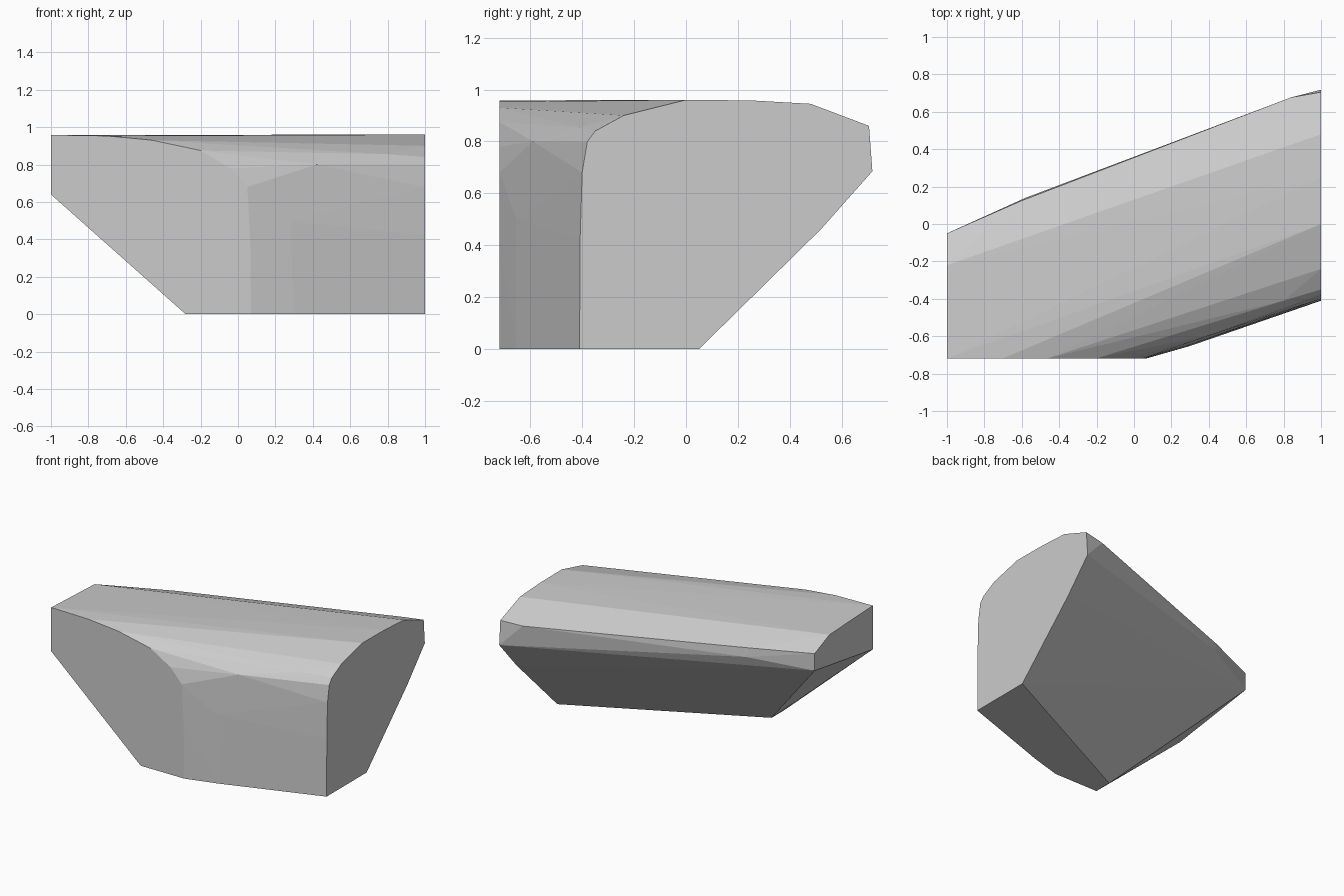
import bpy, bmesh

if "Cube" in bpy.data.objects:
    bpy.data.objects.remove(bpy.data.objects["Cube"])

# Stone colour
mat = bpy.data.materials.new("pale grey")
mat.diffuse_color = (0.6, 0.6, 0.6, 1)
mat.use_nodes = True
mat.node_tree.nodes["Principled BSDF"].inputs["Base Color"].default_value = mat.diffuse_color

# Flat cut on the right side (y, z)
right_cut = [(-.41, 0), (-.408, .42), (-.40, .68), (-.38, .80), (-.35, .84),
             (-.24, .90), (0, .96), (.25, .958), (.48, .945), (.705, .86),
             (.718, .685), (.52, .462), (.05, 0)]
# Flat cut on the front (x, z)
front_cut = [(-1, .64), (-1, .958), (-.7, .953), (-.46, .93), (-.2, .875),
             (-.04, .78), (.05, .68), (.065, .4), (.07, 0), (-.28, 0)]
# Flat cut on the left end (y, z)
left_cut = [(-.22, .937), (-.05, .864), (-.05, .74)]
# Rounded front corner, back bulge and rear corner of the base
loose = [(.3, -.652, 0), (.28, -.652, .5), (.42, -.59, .80), (.8, -.41, .855),
         (.79, -.22, .925), (-.58, .14, .80), (-.6, .125, .865),
         (.84, .677, .85), (-.278, -.585, 0)]

points = ([(1, y, z) for y, z in right_cut]
          + [(x, -.718, z) for x, z in front_cut]
          + [(-1, y, z) for y, z in left_cut] + loose)

# Faceted rock as the hull of its cuts
bm = bmesh.new()
for p in points:
    bm.verts.new(p)
res = bmesh.ops.convex_hull(bm, input=bm.verts[:])
extra = {g for g in res["geom_interior"] + res["geom_unused"]
         if isinstance(g, bmesh.types.BMVert)}
bmesh.ops.delete(bm, geom=[v for v in extra if v.is_valid], context='VERTS')
bmesh.ops.dissolve_limit(bm, angle_limit=0.01, verts=bm.verts[:], edges=bm.edges[:])
bmesh.ops.recalc_face_normals(bm, faces=bm.faces[:])
mesh = bpy.data.meshes.new("rock")
bm.to_mesh(mesh)
bm.free()
mesh.materials.append(mat)
rock = bpy.data.objects.new("rock", mesh)
bpy.context.collection.objects.link(rock)
